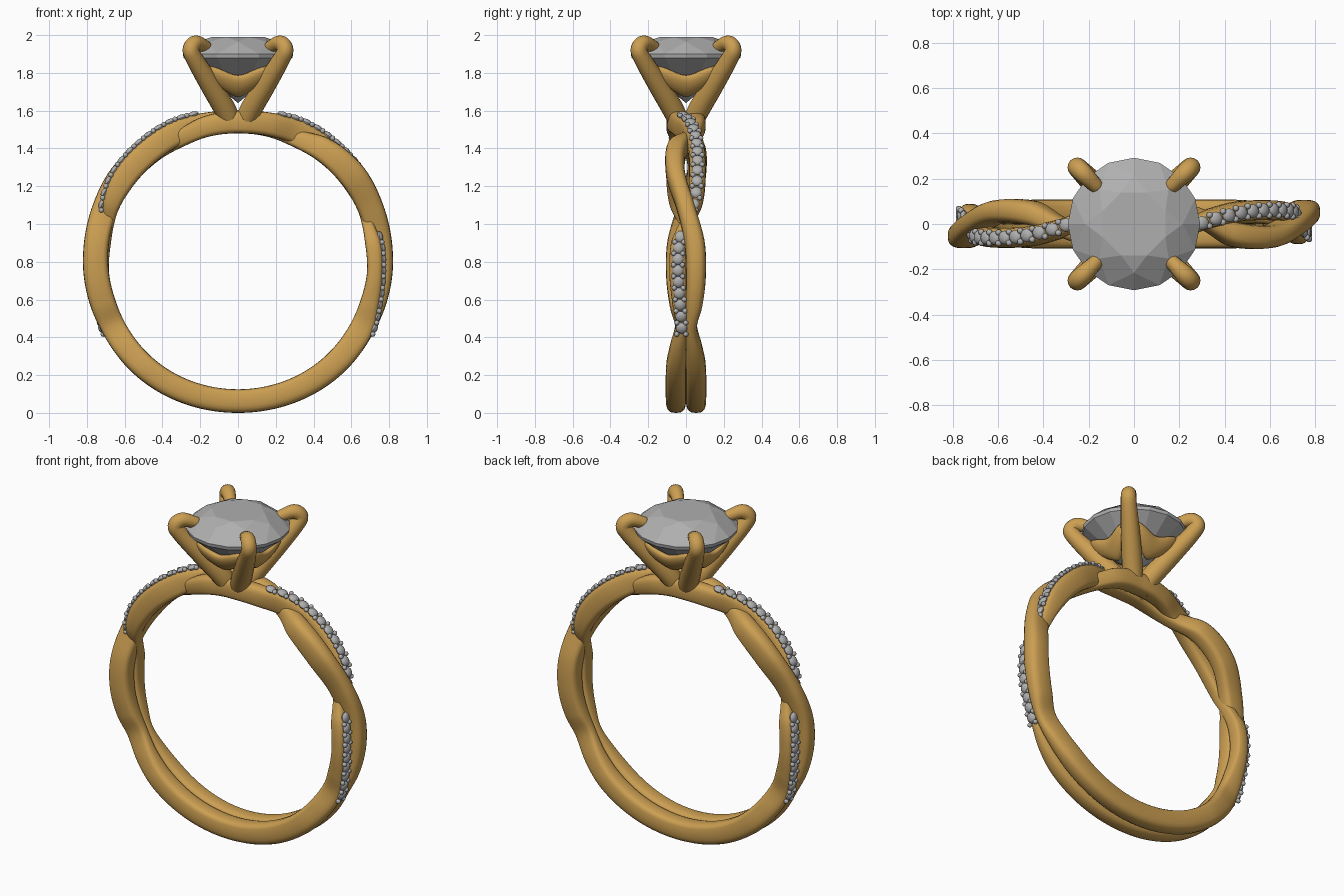
import bpy, bmesh, math
from mathutils import Vector, Matrix

if "Cube" in bpy.data.objects:
    bpy.data.objects.remove(bpy.data.objects["Cube"])

CZ = 0.80  # height of the band's centre


def material(name, rgb):
    m = bpy.data.materials.new(name)
    m.diffuse_color = (*rgb, 1)
    m.use_nodes = True
    m.node_tree.nodes["Principled BSDF"].inputs["Base Color"].default_value = m.diffuse_color
    return m


GOLD = material("warm gold", (0.60, 0.345, 0.085))
GREY = material("stone grey", (0.43, 0.43, 0.43))


def finish(name, bm, mat, smooth=None):
    bmesh.ops.recalc_face_normals(bm, faces=bm.faces[:])
    me = bpy.data.meshes.new(name)
    bm.to_mesh(me)
    bm.free()
    me.materials.append(mat)
    ob = bpy.data.objects.new(name, me)
    bpy.context.collection.objects.link(ob)
    if smooth:
        bpy.ops.object.select_all(action='DESELECT')
        ob.select_set(True)
        bpy.context.view_layer.objects.active = ob
        bpy.ops.object.shade_smooth_by_angle(angle=math.radians(smooth))
    return ob


def skin(bm, rings, closed=False):
    vs = [[bm.verts.new(p) for p in r] for r in rings]
    n = len(vs[0])
    pairs = list(zip(vs, vs[1:])) + ([(vs[-1], vs[0])] if closed else [])
    for a, b in pairs:
        for i in range(n):
            j = (i + 1) % n
            bm.faces.new((a[i], a[j], b[j], b[i]))
    if not closed:
        bm.faces.new(vs[0])
        bm.faces.new(vs[-1])


def sample(keys, t):
    """Smooth interpolation through rows whose first value is the parameter."""
    i = 0
    while i < len(keys) - 2 and t > keys[i + 1][0]:
        i += 1

    def slope(k, c):
        if k in (0, len(keys) - 1):
            return 0 if len(keys) > 8 else (
                (keys[1][c] - keys[0][c]) / (keys[1][0] - keys[0][0]) if k == 0
                else (keys[-1][c] - keys[-2][c]) / (keys[-1][0] - keys[-2][0]))
        a, b = keys[k - 1], keys[k + 1]
        return (b[c] - a[c]) / (b[0] - a[0])
    a, b = keys[i], keys[i + 1]
    h = b[0] - a[0]
    s = (t - a[0]) / h
    return [(2*s**3 - 3*s*s + 1) * a[c] + (s**3 - 2*s*s + s) * h * slope(i, c)
            + (3*s*s - 2*s**3) * b[c] + (s**3 - s*s) * h * slope(i + 1, c)
            for c in range(1, len(a))]


def on_band(deg, r, y):
    t = math.radians(deg)
    return Vector((r * math.sin(t), y, CZ + r * math.cos(t)))


# strand keys: angle from top, y, inner radius, outer radius, half width
PLAIN = [(0, .05, .68, .80, .05), (14, .055, .68, .79, .046), (25, .02, .675, .77, .045),
         (36, -.045, .68, .81, .054), (52, -.055, .685, .832, .05), (68, 0, .69, .826, .05),
         (82, .045, .69, .822, .054), (96, .053, .685, .82, .052), (108, .042, .68, .815, .045),
         (117, .026, .68, .81, .032), (128, .042, .68, .81, .043), (140, .053, .68, .81, .053),
         (180, .053, .675, .80, .053)]
PAVE = [(0, -.05, .68, .80, .05), (14, -.03, .685, .81, .045), (25, .02, .69, .822, .042),
        (38, .055, .685, .82, .044), (55, .06, .685, .812, .044), (66, .045, .69, .785, .04),
        (74, 0, .685, .75, .038), (82, -.035, .68, .765, .044), (95, -.042, .685, .77, .046),
        (108, -.03, .68, .785, .042), (117, -.024, .68, .805, .032), (128, -.042, .68, .81, .043),
        (140, -.053, .68, .81, .053), (180, -.053, .675, .80, .053)]


def strand(name, keys):
    bm = bmesh.new()
    rings = []
    for k in range(121):
        d = 1.5 * k
        y, ri, ro, w = sample(keys, d)
        ring = []
        for i in range(20):
            a = 2 * math.pi * i / 20
            c, s = math.cos(a), math.sin(a)
            p = 0.75 if s > 0 else 0.45  # domed outside, flatter inside
            ring.append(on_band(d, (ri + ro) / 2 + (ro - ri) / 2 * math.copysign(abs(s) ** p, s),
                                y + w * math.copysign(abs(c) ** 0.7, c)))
        rings.append(ring)
    skin(bm, rings)
    return finish(name, bm, GOLD, 50)


def pave_stones(name):
    # small stones in a row with bead prongs between them
    bm = bmesh.new()
    spans = [(17, 67, 12), (80, 116, 9)]
    for a, b, n in spans:
        step = (b - a) / (n - 1)
        for k in range(n):
            d = a + step * k
            y, ri, ro, w = sample(PAVE, d)
            rot = Matrix.Rotation(math.radians(d), 4, 'Y')
            bmesh.ops.create_icosphere(
                bm, subdivisions=2, radius=1,
                matrix=Matrix.Translation(on_band(d, ro, y)) @ rot
                @ Matrix.Diagonal((.032, .031, .018, 1)))
            d += step / 2
            y, ri, ro, w = sample(PAVE, d)
            for side in (-1, 1):
                bmesh.ops.create_icosphere(
                    bm, subdivisions=2, radius=.014,
                    matrix=Matrix.Translation(on_band(d, ro + .004, y + side * .024)))
    return finish(name, bm, GREY, 30)


# band: one half, repeated by a half turn about z
for side, turn in (("right", 0), ("left", math.pi)):
    for ob in (strand(side + "_plain_strand", PLAIN), strand(side + "_pave_strand", PAVE),
               pave_stones(side + "_pave_stones")):
        ob.rotation_euler.z = turn

# four claws: step, diagonal distance per axis, height, radius
CLAW = [(0, .025, 1.50, .045), (1, .065, 1.60, .058), (2, .155, 1.75, .054),
        (3, .228, 1.87, .046), (4, .25, 1.925, .043), (5, .222, 1.958, .041), (6, .165, 1.935, .032)]


def claw(name, angle):
    bm = bmesh.new()
    rings = []
    ts = [i * 0.2 for i in range(31)]
    for t in ts + [6.0, 6.0]:
        d, z, r = sample(CLAW, t)
        d0, z0, _ = sample(CLAW, max(t - .05, 0))
        d1, z1, _ = sample(CLAW, min(t + .05, 6))
        tan = Vector(((d1 - d0) * math.sqrt(2), 0, z1 - z0)).normalized()
        nrm = Vector((tan.z, 0, -tan.x))
        # rounded tip from two shrinking end rings
        extra = len(rings) - len(ts) + 1
        push, shrink = ((0, 1), (.016, .8), (.026, .35))[max(extra, 0)]
        c = Vector((d * math.sqrt(2), 0, z)) + tan * push
        rings.append([c + (nrm * math.cos(a) + Vector((0, 1, 0)) * math.sin(a)) * r * shrink
                      for a in (2 * math.pi * i / 16 for i in range(16))])
    skin(bm, rings)
    finish(name, bm, GOLD, 60).rotation_euler.z = angle


for i, label in enumerate(("back_right", "back_left", "front_left", "front_right")):
    claw(label + "_claw", math.pi / 4 + i * math.pi / 2)

# gallery rail: sloping collar that rises toward each claw
bm = bmesh.new()
rings = []
for k in range(64):
    f = 2 * math.pi * k / 64
    wave = math.cos(4 * f)
    r, z = .175 - .025 * wave, 1.755 - .025 * wave
    ring = []
    for i in range(14):
        a = 2 * math.pi * i / 14
        u, v = .07 * math.cos(a), .028 * math.sin(a)
        rr = r + u * .6 + v * .8
        ring.append((rr * math.cos(f), rr * math.sin(f), z + u * .8 - v * .6))
    rings.append(ring)
skin(bm, rings, closed=True)
finish("gallery_rail", bm, GOLD, 60)

# centre stone: faceted brilliant, flat shaded
bm = bmesh.new()


def ring(n, r, z, off=0.0):
    return [bm.verts.new((r * math.cos(2 * math.pi * (i + off) / n),
                          r * math.sin(2 * math.pi * (i + off) / n), z)) for i in range(n)]


table = ring(8, .15, 1.99, .5)
star = ring(8, .215, 1.965)
girdle = ring(16, .292, 1.90)
lower = ring(16, .288, 1.88)
culet = bm.verts.new((0, 0, 1.64))
bm.faces.new(table)
for i in range(8):
    j = (i + 1) % 8
    g = [girdle[(2 * i + k) % 16] for k in range(3)]
    bm.faces.new((table[i - 1], star[i], table[i]))
    bm.faces.new((star[i], g[0], g[1]))
    bm.faces.new((star[j], g[1], g[2]))
    bm.faces.new((star[i], g[1], star[j], table[i]))
for i in range(16):
    j = (i + 1) % 16
    bm.faces.new((girdle[i], lower[i], lower[j], girdle[j]))
    bm.faces.new((lower[i], culet, lower[j]))
finish("centre_stone", bm, GREY)
